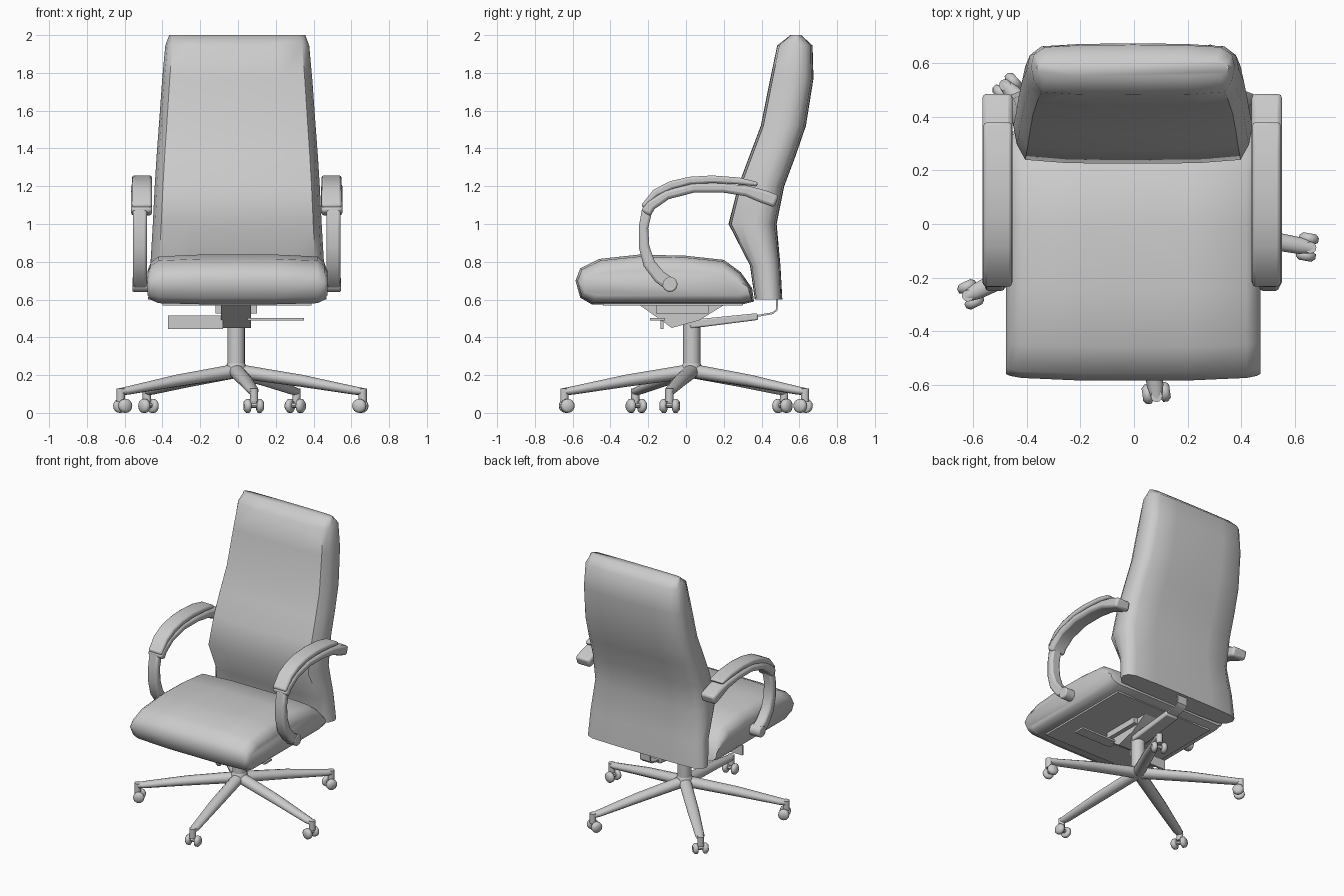
import bpy, math
from mathutils import Vector, Matrix

cube = bpy.data.objects.get("Cube")
if cube:
    bpy.data.objects.remove(cube, do_unlink=True)

grey = bpy.data.materials.new("plain grey")
grey.use_nodes = True
GREY = (0.6, 0.6, 0.6, 1)
grey.diffuse_color = GREY
grey.node_tree.nodes["Principled BSDF"].inputs["Base Color"].default_value = GREY

CX, CY = -0.01, 0.03  # column axis


def make(name, verts, faces, angle=40, bevel=0):
    """Create a grey object with outward normals, optional bevel and smoothing."""
    mesh = bpy.data.meshes.new(name)
    mesh.from_pydata(verts, [], faces)
    ob = bpy.data.objects.new(name, mesh)
    bpy.context.collection.objects.link(ob)
    mesh.materials.append(grey)
    bpy.ops.object.select_all(action="DESELECT")
    ob.select_set(True)
    bpy.context.view_layer.objects.active = ob
    bpy.ops.object.mode_set(mode="EDIT")
    bpy.ops.mesh.select_all(action="SELECT")
    bpy.ops.mesh.normals_make_consistent(inside=False)
    bpy.ops.object.mode_set(mode="OBJECT")
    if bevel:
        mod = ob.modifiers.new("rounded edges", "BEVEL")
        mod.width, mod.segments, mod.limit_method = bevel, 2, "ANGLE"
    bpy.ops.object.shade_smooth_by_angle(angle=math.radians(angle))
    return ob


def loft(name, rings, **kw):
    """Skin equal-length rings and cap both ends."""
    n = len(rings[0])
    verts = [tuple(p) for ring in rings for p in ring]
    faces = [(k * n + i, k * n + (i + 1) % n, (k + 1) * n + (i + 1) % n, (k + 1) * n + i)
             for k in range(len(rings) - 1) for i in range(n)]
    faces += [tuple(range(n)), tuple(range(len(verts) - n, len(verts)))]
    return make(name, verts, faces, **kw)


def rod(name, stations, sides=16, **kw):
    """Tube through (point, half width, half height) stations."""
    axis = (Vector(stations[-1][0]) - Vector(stations[0][0])).normalized()
    side = axis.cross(Vector((0, 0, 1)))
    side = side.normalized() if side.length > 0.01 else Vector((1, 0, 0))
    up = side.cross(axis)
    turn = [i * math.tau / sides for i in range(sides)]
    return loft(name, [[Vector(p) + side * w * math.cos(t) + up * h * math.sin(t) for t in turn]
                       for p, w, h in stations], **kw)


def strip(name, path, x0, x1, **kw):
    """Bar of rectangular section along a (y, z, half thickness) path."""
    rings = []
    for i, (y, z, t) in enumerate(path):
        a, b = path[max(i - 1, 0)], path[min(i + 1, len(path) - 1)]
        d = Vector((b[0] - a[0], b[1] - a[1])).normalized() * t
        lo, hi = (y + d.y, z - d.x), (y - d.y, z + d.x)
        rings.append([(x0, *lo), (x1, *lo), (x1, *hi), (x0, *hi)])
    return loft(name, rings, **kw)


def box(name, x, y, z, **kw):
    return loft(name, [[(x[0], y[0], h), (x[1], y[0], h), (x[1], y[1], h), (x[0], y[1], h)]
                       for h in z], **kw)


# Seat cushion: side profile lofted across the width, thinning at the ends
profile = [(-0.585, 0.70), (-0.56, 0.765), (-0.46, 0.815), (-0.25, 0.838), (0.0, 0.832),
           (0.2, 0.81), (0.29, 0.745), (0.35, 0.66), (0.36, 0.59), (0.3, 0.575),
           (-0.5, 0.575), (-0.56, 0.61)]
rings = []
for x, zs, ys in [(-0.478, 0.5, 0.95), (-0.462, 0.75, 0.965), (-0.42, 0.94, 0.98), (-0.2, 1, 1),
                  (0, 1, 1), (0.2, 1, 1), (0.42, 0.94, 0.98), (0.457, 0.75, 0.965),
                  (0.473, 0.5, 0.95)]:
    rings.append([(x, -0.1 + (y + 0.1) * ys, 0.67 + (z - 0.67) * zs) for y, z in profile])
loft("seat_cushion", rings, angle=50)
box("seat_plate", (-0.4, 0.39), (-0.44, 0.3), (0.568, 0.6))

# Backrest: rounded cross-section lofted up the height
half = [(0, -0.04), (0.55, -0.03), (0.9, 0.02), (0.97, 0.25), (1, 0.55), (0.97, 0.8),
        (0.86, 0.95), (0.5, 0.99), (0, 1)]
section = half + [(-u, v) for u, v in half[-2:0:-1]]
levels = [(0.6, 0.37, 0.51, 0.472), (0.78, 0.345, 0.5, 0.46), (1.0, 0.235, 0.48, 0.447),
          (1.2, 0.285, 0.52, 0.437), (1.36, 0.345, 0.58, 0.427), (1.52, 0.405, 0.635, 0.415),
          (1.77, 0.455, 0.675, 0.397), (1.945, 0.49, 0.67, 0.381), (2.0, 0.555, 0.61, 0.36)]
loft("backrest", [[(u * w - 0.004, f + v * (b - f), z) for u, v in section]
                  for z, f, b, w in levels], angle=50)

# Armrests on both sides
post = [(-0.075, 0.675, 0.036), (-0.14, 0.72, 0.034), (-0.195, 0.79, 0.032), (-0.222, 0.88, 0.028),
        (-0.225, 0.98, 0.025), (-0.205, 1.08, 0.028)]
rail = [(-0.215, 1.055, 0.03), (-0.185, 1.1, 0.028), (-0.1, 1.155, 0.025), (0.04, 1.19, 0.024),
        (0.2, 1.19, 0.024), (0.32, 1.175, 0.028), (0.41, 1.145, 0.035), (0.48, 1.12, 0.034)]
pad = [(-0.23, 1.09, 0.012), (-0.16, 1.165, 0.02), (-0.08, 1.205, 0.022), (0.02, 1.23, 0.02),
       (0.14, 1.237, 0.02), (0.28, 1.228, 0.018), (0.38, 1.21, 0.012)]
for side, s in (("left", 1), ("right", -1)):
    def span(a, b):
        return s * a - 0.007, s * b - 0.007
    strip("arm_post_" + side, post, *span(0.475, 0.55), bevel=0.014)
    strip("arm_rail_" + side, rail, *span(0.447, 0.56), bevel=0.016)
    strip("arm_pad_" + side, pad, *span(0.449, 0.555), bevel=0.012)
    px = [v - 0.007 for v in (s * 0.46, s * 0.552)]
    rod("arm_pivot_" + side, [((x, -0.085, 0.68), 0.04, 0.04) for x in px], bevel=0.008)

# Tilt mechanism: wedge under the seat with side cheeks
wedge = [(-0.245, 0.57), (0.2, 0.57), (0.07, 0.49), (-0.075, 0.45)]
loft("tilt_mechanism", [[(x, y, z) for y, z in wedge] for x in (-0.09, 0.07)])
box("mechanism_bracket", (-0.12, 0.1), (-0.16, 0.12), (0.525, 0.57))
strip("back_bar", [(0.02, 0.468, 0.02), (0.09, 0.477, 0.022), (0.38, 0.51, 0.018)],
      -0.06, 0.04, bevel=0.008)
strip("back_strap", [(0.37, 0.512, 0.005), (0.46, 0.528, 0.005), (0.48, 0.545, 0.005),
                     (0.483, 0.61, 0.005)], -0.05, 0.03)

# Control levers
box("height_lever", (0.05, 0.35), (-0.19, -0.11), (0.49, 0.503))
box("tilt_lever", (-0.37, -0.08), (-0.135, -0.12), (0.445, 0.515))

# Column and hub
rod("column", [((CX, CY, 0.2), 0.046, 0.046), ((CX, CY, 0.5), 0.046, 0.046)], sides=20)
rod("hub", [((CX, CY, z), r, r) for z, r in
            ((0.185, 0.045), (0.2, 0.055), (0.245, 0.055), (0.262, 0.046))], sides=20)

# Five-star base with twin-wheel casters
for k in range(5):
    spin = Matrix.Translation((CX, CY, 0)) @ Matrix.Rotation(math.radians(72 * k - 10), 4, "Z")

    def at(r, t, z):
        return spin @ Vector((r, t, z))
    tag = "_" + str(k + 1)
    rod("base_leg" + tag, [(at(0, 0, 0.222), 0.042, 0.038), (at(0.35, 0, 0.17), 0.04, 0.032),
                           (at(0.64, 0, 0.118), 0.031, 0.022), (at(0.69, 0, 0.112), 0.02, 0.018)],
        sides=12)
    rod("caster_stem" + tag, [(at(0.68, 0, 0.13), 0.022, 0.022), (at(0.68, 0, 0.06), 0.022, 0.022)],
        sides=12)
    rod("caster_axle" + tag, [(at(0.668, t, 0.04), 0.014, 0.014) for t in (-0.03, 0.03)], sides=8)
    for label, s in (("_a", -1), ("_b", 1)):
        rod("caster_wheel" + tag + label,
            [(at(0.668, s * t, 0.037), r, r) for t, r in
             ((0.016, 0.027), (0.022, 0.037), (0.04, 0.037), (0.052, 0.024))], angle=60)
